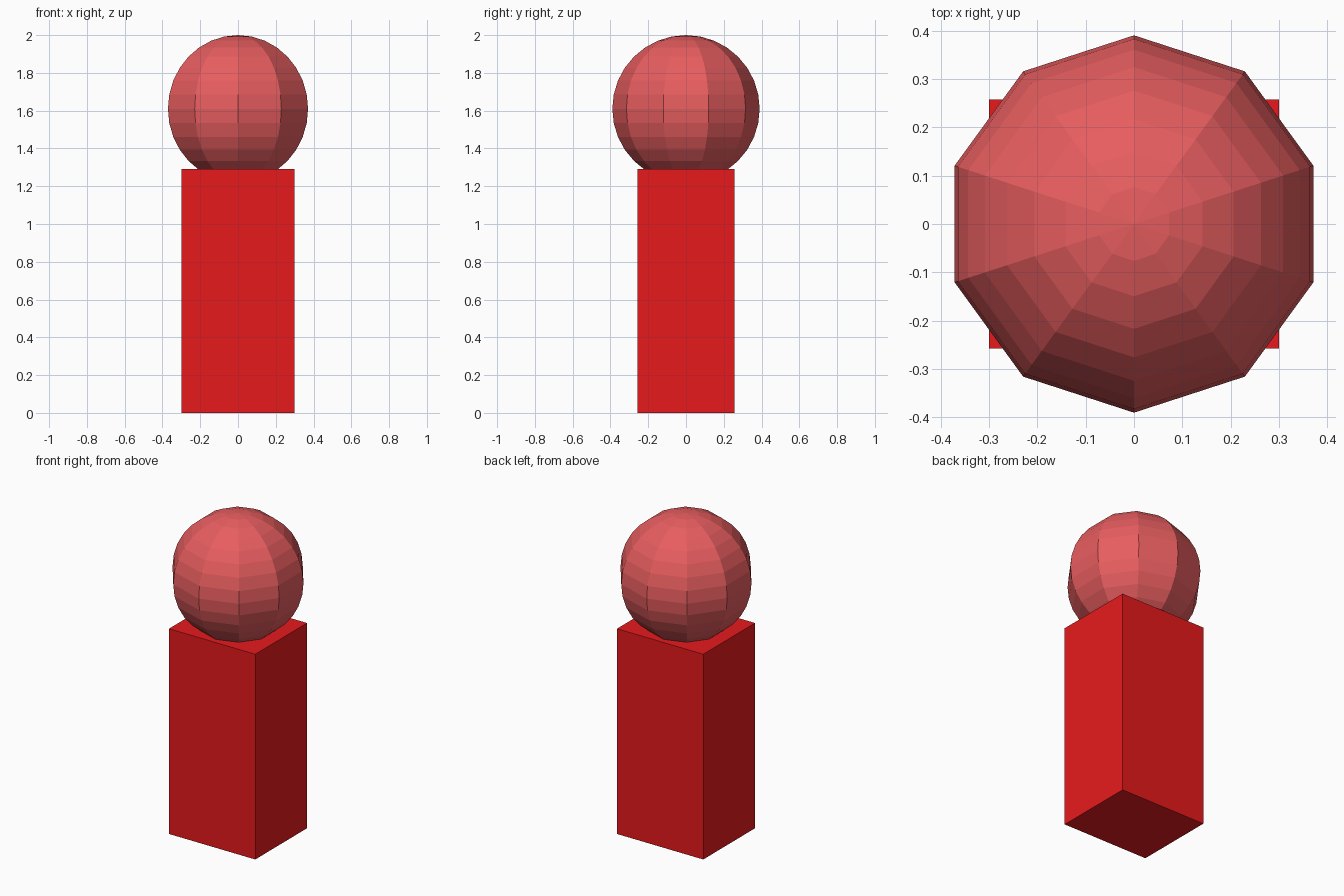
import bpy

if "Cube" in bpy.data.objects:
    bpy.data.objects.remove(bpy.data.objects["Cube"])


def paint(obj, name, color):
    mat = bpy.data.materials.new(name)
    mat.diffuse_color = (*color, 1.0)
    mat.use_nodes = True
    mat.node_tree.nodes["Principled BSDF"].inputs["Base Color"].default_value = mat.diffuse_color
    obj.data.materials.append(mat)


# Rectangular body standing on the floor
width, depth, height = 0.60, 0.514, 1.29
bpy.ops.mesh.primitive_cube_add(size=1, location=(0, 0, height / 2))
body = bpy.context.object
body.name = "body"
body.scale = (width, depth, height)
bpy.ops.object.transform_apply(location=False, rotation=False, scale=True)
paint(body, "body_red", (0.8, 0.01, 0.012))

# Ten-sided faceted ball head, sunk slightly into the body
radius = 0.39
bpy.ops.mesh.primitive_uv_sphere_add(segments=10, ring_count=16, radius=radius,
                                     location=(0, 0, 2 - radius))
head = bpy.context.object
head.name = "head"
paint(head, "head_pink", (0.8, 0.11, 0.115))
